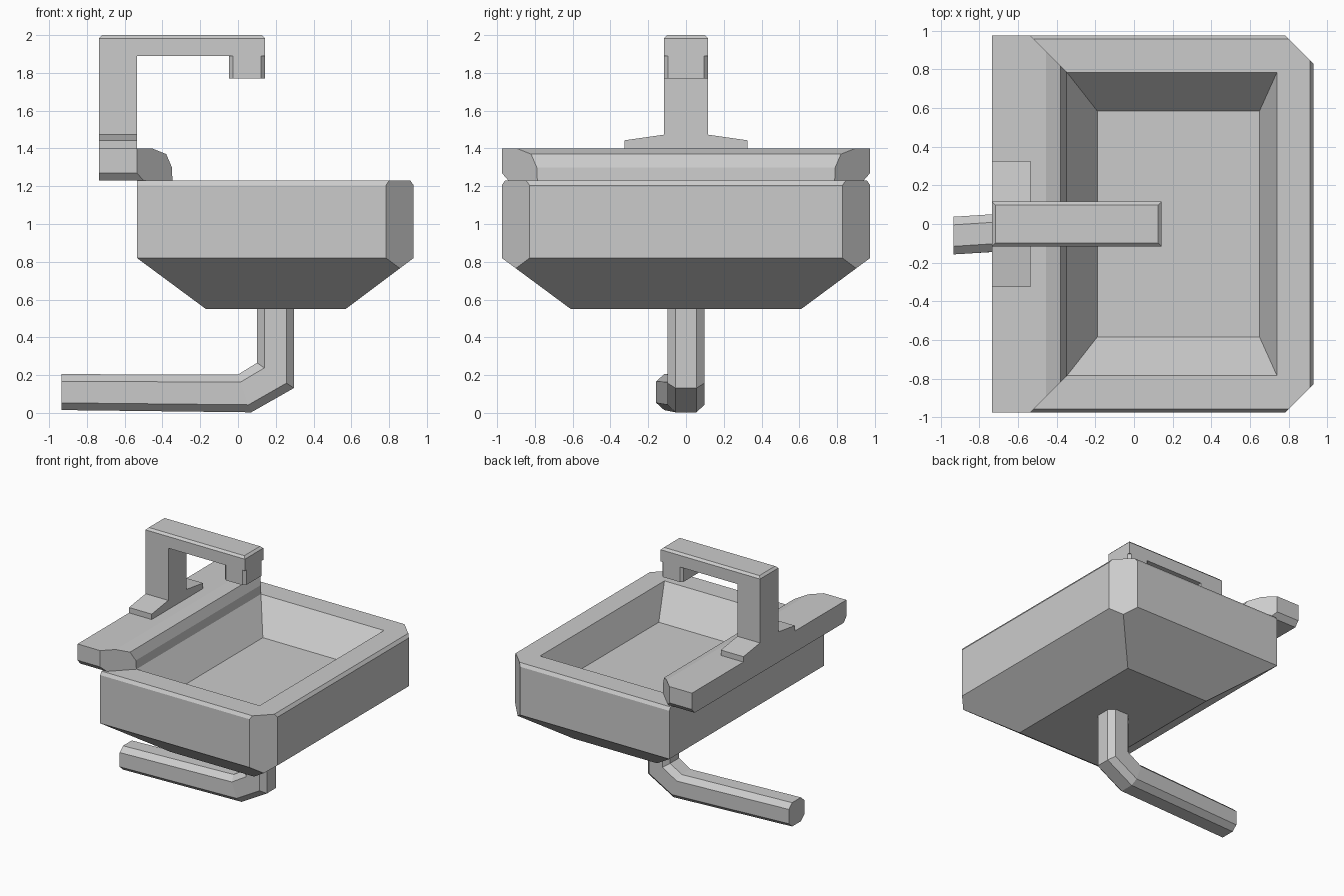
import bpy, bmesh
from mathutils import Vector

if "Cube" in bpy.data.objects:
    bpy.data.objects.remove(bpy.data.objects["Cube"])


def finish(bm, name):
    bmesh.ops.recalc_face_normals(bm, faces=bm.faces[:])
    mesh = bpy.data.meshes.new(name)
    bm.to_mesh(mesh)
    bm.free()
    obj = bpy.data.objects.new(name, mesh)
    bpy.context.collection.objects.link(obj)
    return obj


def loft(rings):
    """Closed skin through rings of equal point count, capped at both ends."""
    bm = bmesh.new()
    loops = [[bm.verts.new(p) for p in ring] for ring in rings]
    for a, b in zip(loops, loops[1:]):
        n = len(a)
        for i in range(n):
            j = (i + 1) % n
            bm.faces.new((a[i], a[j], b[j], b[i]))
    bm.faces.new(loops[0])
    bm.faces.new(loops[-1])
    bmesh.ops.recalc_face_normals(bm, faces=bm.faces[:])
    return bm


def slice_off(bm, point, normal):
    """Cut away everything on the normal side and cap the cut."""
    cut = bmesh.ops.bisect_plane(bm, geom=bm.verts[:] + bm.edges[:] + bm.faces[:],
                                 plane_co=point, plane_no=normal, clear_outer=True)
    edges = [e for e in cut["geom_cut"] if isinstance(e, bmesh.types.BMEdge)]
    bmesh.ops.edgeloop_fill(bm, edges=edges)


def bevel_edges(bm, test, width):
    edges = [e for e in bm.edges if test(*[v.co for v in e.verts])]
    bmesh.ops.bevel(bm, geom=edges, offset=width, segments=1, affect='EDGES')


def rect(x0, x1, y, z):
    return [(x0, -y, z), (x1, -y, z), (x1, y, z), (x0, y, z)]


def extrude_y(profile, y):
    return loft([[(x, s * y, z) for x, z in profile] for s in (-1, 1)])


# Basin: tapered underside, rim and recessed bowl, front corners cut off
basin = loft([
    rect(-0.17, 0.57, 0.61, 0.55),
    rect(-0.535, 0.93, 0.975, 0.82),
    rect(-0.535, 0.93, 0.975, 1.205),
    rect(-0.535, 0.912, 0.958, 1.23),
    rect(-0.347, 0.74, 0.785, 1.23),
    rect(-0.19, 0.65, 0.585, 1.0),
])
for s in (-1, 1):
    slice_off(basin, (0.93, s * 0.828, 1), (1, s, 0))
finish(basin, "basin")

# Back ledge: rounded front profile, mitred ends, chamfered lower ends
ledge = extrude_y([(-0.735, 1.23), (-0.735, 1.40), (-0.455, 1.40),
                   (-0.38, 1.37), (-0.35, 1.30), (-0.347, 1.23)], 0.975)
for s in (-1, 1):
    slice_off(ledge, (-0.535, s * 0.975, 1.3), (1, s, 0))
    slice_off(ledge, (-0.6, s * 0.975, 1.27), (0, s * 0.04, -0.035))
finish(ledge, "back_ledge")

# Tap base plate
plate = [(-0.325, 1.40), (0.325, 1.40), (0.325, 1.443), (0.115, 1.473),
         (-0.115, 1.473), (-0.325, 1.443)]
finish(loft([[(x, y, z) for y, z in plate] for x in (-0.735, -0.535)]), "tap_base")

# Tap post and arm with chamfered top edges
tap = extrude_y([(-0.735, 1.40), (-0.535, 1.40), (-0.535, 1.89),
                 (0.142, 1.89), (0.142, 2.0), (-0.735, 2.0)], 0.116)
bevel_edges(tap, lambda a, b: min(a.z, b.z) > 1.99, 0.017)
finish(tap, "tap_arm")

# Nozzle with chamfered vertical edges
nozzle = loft([rect(-0.047, 0.142, 0.116, z) for z in (1.77, 1.89)])
bevel_edges(nozzle, lambda a, b: abs(a.z - b.z) > 0.1, 0.02)
finish(nozzle, "tap_nozzle")

# Drain pipe: octagonal section swept through two bends
octagon = [(1, 0.57), (0.6, 1), (-0.6, 1), (-1, 0.57),
           (-1, -0.57), (-0.6, -1), (0.6, -1), (1, -0.57)]
stations = [((0.198, 0, 0.57), (0.0975, 0, 0)),
            ((0.198, 0, 0.198), (0.0975, 0, -0.067)),
            ((0.035, 0, 0.103), (0.035, 0, -0.1)),
            ((-0.935, -0.06, 0.11), (0, 0, -0.095))]
finish(loft([[Vector(c) + Vector(u) * a + Vector((0, 0.0975 * b, 0))
              for a, b in octagon] for c, u in stations]), "drain_pipe")
